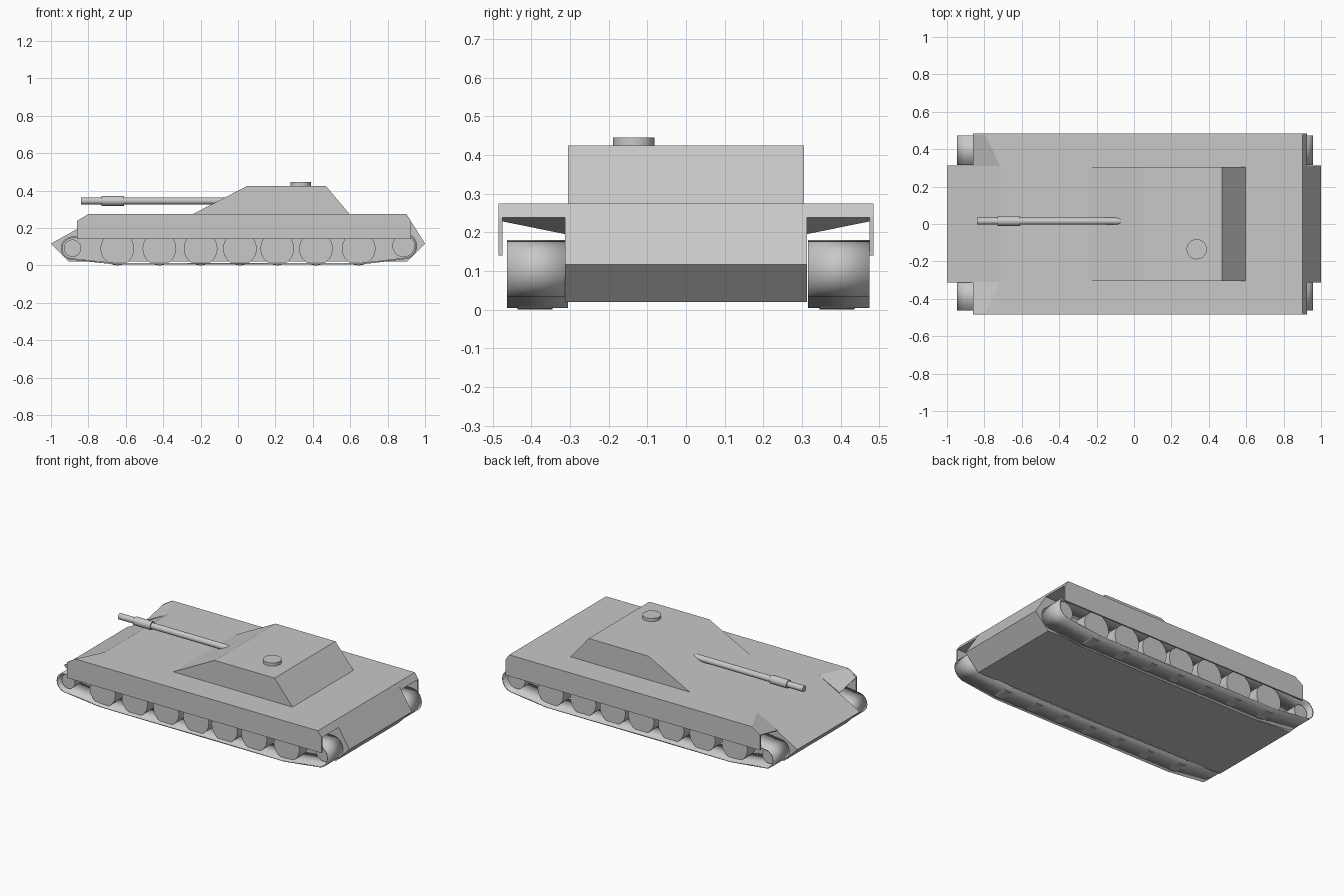
import bpy, bmesh, math
from mathutils import Vector
from mathutils.geometry import convex_hull_2d

if "Cube" in bpy.data.objects:
    bpy.data.objects.remove(bpy.data.objects["Cube"])

gray = bpy.data.materials.new("armour_gray")
gray.diffuse_color = (0.58, 0.58, 0.58, 1)
gray.use_nodes = True
gray.node_tree.nodes["Principled BSDF"].inputs["Base Color"].default_value = gray.diffuse_color


def finish(name, bm, smooth=False):
    bmesh.ops.recalc_face_normals(bm, faces=bm.faces)
    me = bpy.data.meshes.new(name)
    bm.to_mesh(me)
    bm.free()
    me.materials.append(gray)
    ob = bpy.data.objects.new(name, me)
    bpy.context.collection.objects.link(ob)
    if smooth:
        bpy.ops.object.select_all(action='DESELECT')
        ob.select_set(True)
        bpy.context.view_layer.objects.active = ob
        bpy.ops.object.shade_smooth_by_angle(angle=math.radians(35))
    return ob


def loft(name, prof_a, ya, prof_b, yb):
    """Solid between two x-z profiles at two y positions."""
    bm = bmesh.new()
    a = [bm.verts.new((x, ya, z)) for x, z in prof_a]
    b = [bm.verts.new((x, yb, z)) for x, z in prof_b]
    n = len(a)
    bm.faces.new(a)
    bm.faces.new(b[::-1])
    for i in range(n):
        j = (i + 1) % n
        bm.faces.new((a[i], a[j], b[j], b[i]))
    return finish(name, bm)


def cylinder(name, centre, radius, length, axis, sides=32):
    bm = bmesh.new()
    bmesh.ops.create_cone(bm, cap_ends=True, segments=sides, radius1=radius,
                          radius2=radius, depth=length)
    rot = Vector((0, 0, 1)).rotation_difference(Vector(axis)).to_matrix()
    bmesh.ops.rotate(bm, verts=bm.verts, matrix=rot)
    bmesh.ops.translate(bm, verts=bm.verts, vec=centre)
    return finish(name, bm, True)


# Central hull and turret
hull = [(-1, 0.117), (-0.905, 0.02), (0.905, 0.02), (1, 0.117), (0.9, 0.275), (-0.715, 0.275)]
loft("hull", hull, -0.313, hull, 0.313)
turret = [(-0.25, 0.27), (0.05, 0.425), (0.47, 0.425), (0.6, 0.27)]
loft("turret", turret, -0.305, turret, 0.305)

# Cupola and gun
cylinder("cupola", (0.335, -0.135, 0.43), 0.054, 0.03, (0, 0, 1))
cylinder("gun_barrel", (-0.43, 0.015, 0.345), 0.019, 0.82, (1, 0, 0), 24)
cylinder("barrel_sleeve", (-0.67, 0.015, 0.345), 0.026, 0.12, (1, 0, 0), 24)

# Fenders with twisted front corners, and thin side skirts
inner = [(-0.86, 0.202), (-0.715, 0.275), (0.9, 0.275), (0.925, 0.238), (-0.715, 0.238), (-0.855, 0.195)]
outer = [(-0.86, 0.238), (-0.8, 0.275), (0.9, 0.275), (0.925, 0.238), (-0.8, 0.238), (-0.855, 0.23)]
skirt = [(-0.86, 0.14), (-0.86, 0.238), (-0.8, 0.275), (0.9, 0.275), (0.925, 0.238), (0.925, 0.14)]
wheel_x = [-0.645, -0.42, -0.20, 0.01, 0.21, 0.417, 0.645]


def belt_outline(inset):
    """Tight loop around the idler, road wheels and sprocket."""
    rounds = [(-0.885, 0.092, 0.062), (0.885, 0.105, 0.072)] + [(x, 0.092, 0.088) for x in wheel_x]
    pts = [(x + (r - inset) * math.cos(k * math.pi / 16), z + (r - inset) * math.sin(k * math.pi / 16))
           for x, z, r in rounds for k in range(32)]
    return [pts[i] for i in convex_hull_2d(pts)]


def track(name, yc, width):
    bm = bmesh.new()
    rim = [bm.verts.new((x, yc - width / 2, z)) for x, z in belt_outline(0)]
    edges = [bm.edges.new((rim[i - 1], rim[i])) for i in range(len(rim))]
    out = bmesh.ops.extrude_edge_only(bm, edges=edges)
    moved = [g for g in out["geom"] if isinstance(g, bmesh.types.BMVert)]
    bmesh.ops.translate(bm, verts=moved, vec=(0, width, 0))
    ob = finish(name, bm, True)
    mod = ob.modifiers.new("thickness", 'SOLIDIFY')
    mod.thickness = 0.008
    mod.offset = -1


for side, s, yc in (("right", -1, -0.384), ("left", 1, 0.395)):
    loft(side + "_fender", inner, s * 0.31, outer, s * 0.484)
    loft(side + "_skirt", skirt, s * 0.475, skirt, s * 0.485)
    # Running gear
    track(side + "_track", yc, 0.158)
    for i, x in enumerate(wheel_x):
        cylinder(f"{side}_road_wheel_{i + 1}", (x, s * 0.39, 0.09), 0.09, 0.09, (0, 1, 0))
    cylinder(side + "_idler", (-0.885, s * 0.39, 0.092), 0.046, 0.09, (0, 1, 0))
    cylinder(side + "_sprocket", (0.885, yc + 0.011, 0.105), 0.06, 0.057, (0, 1, 0))
